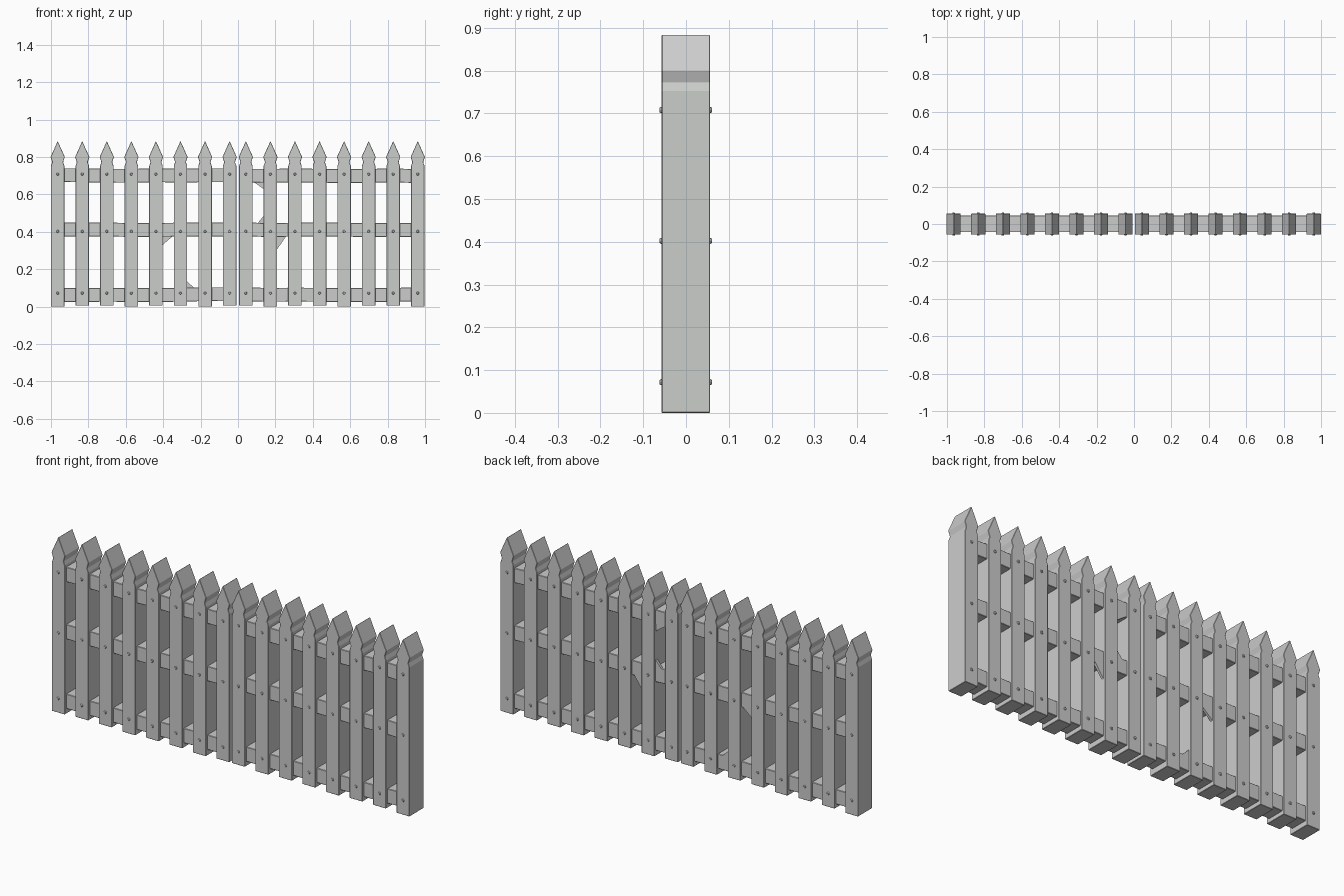
import bpy, bmesh, math, random
from mathutils import Matrix

if "Cube" in bpy.data.objects:
    bpy.data.objects.remove(bpy.data.objects["Cube"])
random.seed(4)

mat = bpy.data.materials.new("pale_grey_wood")
mat.diffuse_color = (0.6, 0.61, 0.6, 1)
mat.use_nodes = True
mat.node_tree.nodes["Principled BSDF"].inputs["Base Color"].default_value = mat.diffuse_color


def finish(bm, name):
    bmesh.ops.recalc_face_normals(bm, faces=bm.faces)
    me = bpy.data.meshes.new(name)
    bm.to_mesh(me)
    bm.free()
    me.materials.append(mat)
    ob = bpy.data.objects.new(name, me)
    bpy.context.collection.objects.link(ob)
    return ob


def prism(bm, pts, y0, y1):
    # extrude an x-z outline through the fence thickness
    a = [bm.verts.new((x, y0, z)) for x, z in pts]
    b = [bm.verts.new((x, y1, z)) for x, z in pts]
    bm.faces.new(a)
    bm.faces.new(b[::-1])
    n = len(pts)
    for i in range(n):
        j = (i + 1) % n
        bm.faces.new((a[i], b[i], b[j], a[j]))


def bevel(ob, w):
    m = ob.modifiers.new("worn_edges", 'BEVEL')
    m.width = w
    m.segments = 1
    m.limit_method = 'ANGLE'


# two panels of eight pickets each
LEFT = [-0.964 + 0.1313 * i for i in range(8)]
RIGHT = [0.042 + 0.1313 * i for i in range(8)]
RAIL_Z = (0.064, 0.411, 0.70)
BOLT_Z = (0.072, 0.402, 0.708)
HALF = [(0.036, 0), (0.036, 0.752), (0.029, 0.772), (0.038, 0.80)]
FRONT, BACK = -0.057, 0.056

for i, cx in enumerate(LEFT + RIGHT):
    # picket with notched neck and pointed head
    bm = bmesh.new()
    foot = 0.0 if i % 3 == 0 else 0.005
    right = [(cx + x, max(z, foot)) for x, z in HALF]
    left = [(cx - x, max(z, foot)) for x, z in reversed(HALF)]
    prism(bm, right + [(cx, 0.885)] + left, FRONT, BACK)
    bevel(finish(bm, "picket_%02d" % i), 0.0015)

# bolt heads on both faces
bm = bmesh.new()
for cx in LEFT + RIGHT:
    for z in BOLT_Z:
        for y, s in ((FRONT, 1), (BACK, -1)):
            bmesh.ops.create_cone(
                bm, cap_ends=True, segments=8, radius1=0.009, radius2=0.005, depth=0.008,
                matrix=Matrix.Translation((cx, y - s * 0.001, z)) @ Matrix.Rotation(s * math.pi / 2, 4, 'X'))
finish(bm, "bolt_heads")

# rails, slightly uneven from bay to bay
for k, zc in enumerate(RAIL_Z):
    for side, xs in (("left", LEFT), ("right", RIGHT)):
        bm = bmesh.new()
        lo, hi = [], []
        for x in xs:
            d = random.uniform(-0.003, 0.003)
            lo.append((x, zc - 0.037 + d))
            hi.append((x, zc + 0.037 + d))
        prism(bm, lo + hi[::-1], -0.044, 0.046)
        bevel(finish(bm, "rail_%d_%s" % (k, side)), 0.002)

# torn splinters beside rails and pickets
SPLINTERS = [
    [(-0.408, 0.38), (-0.345, 0.38), (-0.408, 0.325)],
    [(0.205, 0.38), (0.26, 0.38), (0.205, 0.30)],
    [(-0.277, 0.095), (-0.23, 0.095), (-0.277, 0.14)],
    [(0.078, 0.67), (0.135, 0.67), (0.135, 0.63)],
    [(0.137, 0.44), (0.137, 0.485), (0.10, 0.44)],
]
bm = bmesh.new()
for tri in SPLINTERS:
    prism(bm, tri, 0.034, 0.046)
finish(bm, "splinters")
